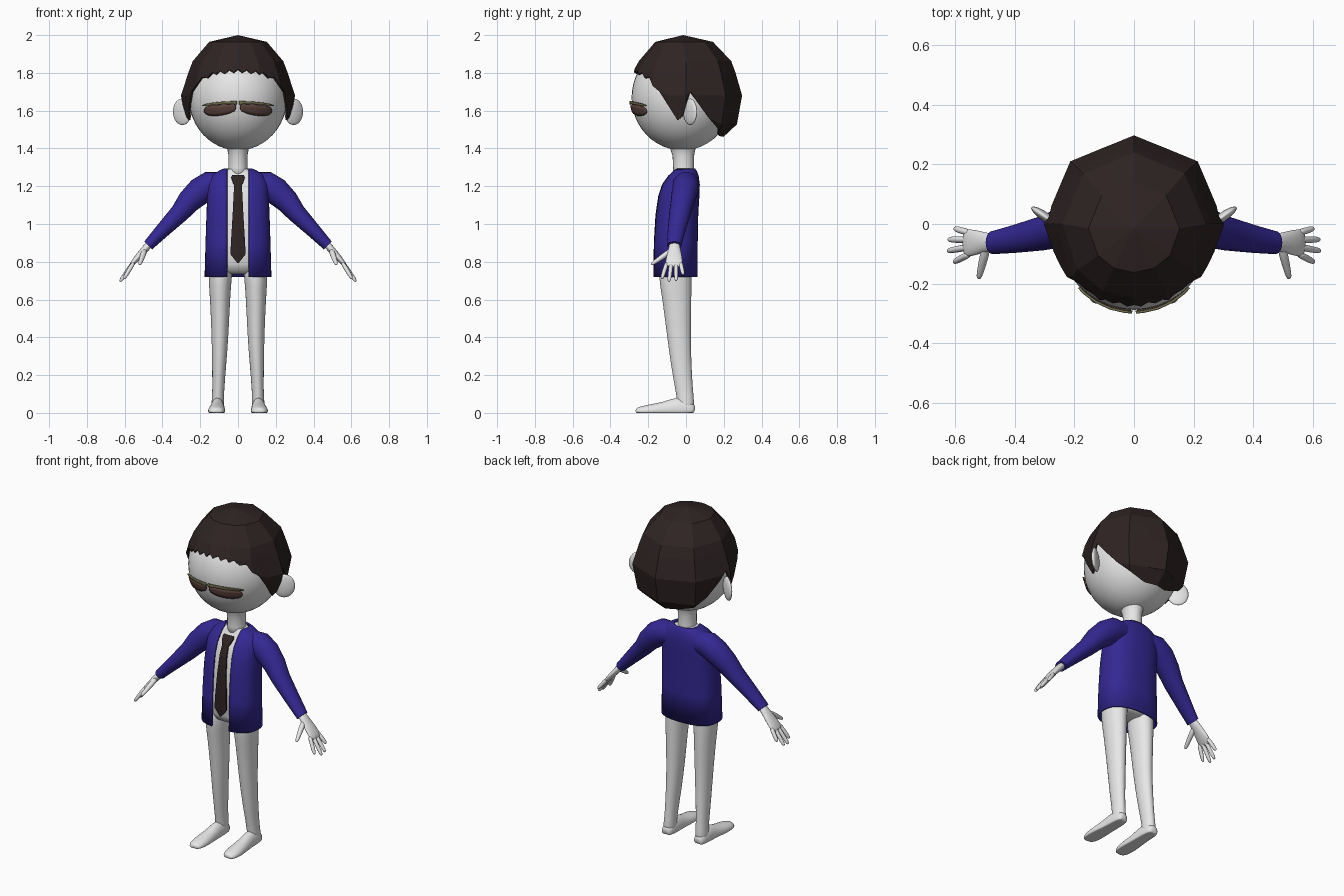
import bpy, bmesh, math
from mathutils import Vector, Matrix

if "Cube" in bpy.data.objects:
    bpy.data.objects.remove(bpy.data.objects["Cube"])


def material(name, rgb):
    m = bpy.data.materials.new(name)
    m.diffuse_color = (*rgb, 1)
    m.use_nodes = True
    m.node_tree.nodes["Principled BSDF"].inputs["Base Color"].default_value = m.diffuse_color
    return m


SKIN = material("pale grey skin", (0.8, 0.8, 0.8))
BLUE = material("deep blue cloth", (0.034, 0.021, 0.29))
HAIR = material("dark brown", (0.028, 0.017, 0.017))
EYE = material("reddish brown", (0.105, 0.055, 0.045))
BROW = material("olive", (0.17, 0.16, 0.08))


def finish(bm, name, mat, smooth=True, mirror=False, subsurf=0, thick=0):
    bmesh.ops.recalc_face_normals(bm, faces=bm.faces)
    me = bpy.data.meshes.new(name)
    bm.to_mesh(me)
    bm.free()
    ob = bpy.data.objects.new(name, me)
    bpy.context.collection.objects.link(ob)
    me.materials.append(mat)
    for p in me.polygons:
        p.use_smooth = smooth
    if thick:
        mod = ob.modifiers.new("thickness", 'SOLIDIFY')
        mod.thickness, mod.offset = thick, 0
    if subsurf:
        ob.modifiers.new("round", 'SUBSURF').levels = subsurf
        ob.modifiers["round"].render_levels = subsurf
    if mirror:
        ob.modifiers.new("mirror", 'MIRROR').use_mirror_merge = False
    return ob


def loft(bm, rings, closed=True, cap=True):
    vs = [[bm.verts.new(p) for p in r] for r in rings]
    n = len(vs[0])
    for a, b in zip(vs, vs[1:]):
        for i in range(n if closed else n - 1):
            j = (i + 1) % n
            bm.faces.new((a[i], a[j], b[j], b[i]))
    if cap:
        bm.faces.new(vs[0])
        bm.faces.new(vs[-1])


def tube(bm, pts, ref=(0, 1, 0), seg=14, floor=False):
    """pts: x, y, z, radius across, radius along ref"""
    c = [Vector(p[:3]) for p in pts]
    rings = []
    for i, p in enumerate(pts):
        t = (c[min(i + 1, len(c) - 1)] - c[max(i - 1, 0)]).normalized()
        u = Vector(ref)
        u = (u - t * u.dot(t)).normalized()
        n = t.cross(u)
        ring = []
        for k in range(seg):
            a = math.tau * k / seg
            v = c[i] + n * p[3] * math.cos(a) + u * p[4] * math.sin(a)
            if floor:
                v.z = max(v.z, 0)
            ring.append(v)
        rings.append(ring)
    loft(bm, rings)


def lerp_table(table, x):
    """piecewise linear lookup, first column rising"""
    x = min(max(x, table[0][0]), table[-1][0])
    for a, b in zip(table, table[1:]):
        if x <= b[0]:
            f = (x - a[0]) / (b[0] - a[0])
            return [p + (q - p) * f for p, q in zip(a, b)]


# head
HC, HR = Vector((0, -0.02, 1.67)), Vector((0.26, 0.268, 0.28))
bm = bmesh.new()
bmesh.ops.create_uvsphere(bm, u_segments=40, v_segments=24, radius=1,
                          matrix=Matrix.Translation(HC) @ Matrix.Diagonal((*HR, 1)))
finish(bm, "head", SKIN)

# ears
bm = bmesh.new()
bmesh.ops.create_uvsphere(bm, u_segments=20, v_segments=14, radius=1,
                          matrix=Matrix.Translation((0.295, 0.022, 1.594))
                          @ Matrix.Rotation(math.radians(35), 4, 'Z')
                          @ Matrix.Diagonal((0.06, 0.016, 0.07, 1)))
finish(bm, "ears", SKIN, mirror=True)


# eyes and brows: thin plates that follow the face
def face_plate(name, mat, cols, lift):
    bm = bmesh.new()
    rings = []
    for x, lo, hi in cols:
        ring = []
        for k in range(4):
            z = lo + (hi - lo) * k / 3
            d = 1 - (x / HR.x) ** 2 - ((z - HC.z) / HR.z) ** 2
            ring.append((x, HC.y - HR.y * math.sqrt(d) - lift, z))
        rings.append(ring)
    loft(bm, rings, closed=False, cap=False)
    finish(bm, name, mat, mirror=True, thick=0.008)


face_plate("eyes", EYE, [(0.01, 1.61, 1.628), (0.02, 1.597, 1.632), (0.05, 1.584, 1.634),
                         (0.09, 1.575, 1.632), (0.13, 1.572, 1.629), (0.155, 1.576, 1.625),
                         (0.17, 1.584, 1.618), (0.177, 1.594, 1.608)], 0.006)
face_plate("eyebrows", BROW, [(0.006, 1.632, 1.65), (0.03, 1.636, 1.65), (0.08, 1.635, 1.648),
                              (0.13, 1.631, 1.643), (0.165, 1.626, 1.637),
                              (0.185, 1.624, 1.629)], 0.009)

# hair: faceted cap with a jagged lower edge (angle from front, edge height)
EDGE = [(0, 1.82), (5, 1.80), (11, 1.815), (16, 1.793), (22, 1.81), (26, 1.79), (32, 1.80),
        (38, 1.772), (46, 1.775), (52, 1.73), (60, 1.70), (70, 1.625), (80, 1.55), (86, 1.57),
        (90, 1.63), (95, 1.70), (103, 1.65), (119, 1.56), (135, 1.505), (158, 1.47), (180, 1.465)]
# level: height, half width, front y, back y
LEVELS = [(1.995, 0, -0.015, -0.015), (1.96, 0.15, -0.16, 0.14), (1.86, 0.235, -0.245, 0.235),
          (1.80, 0.258, -0.278, 0.257), (1.68, 0.297, -0.288, 0.292), (1.53, 0.268, -0.265, 0.265),
          (1.465, 0.20, -0.2, 0.195)]
PLAN = [(a, math.sin(math.radians(a)), math.cos(math.radians(a))) for a in (0, 26, 52, 90, 135, 180)]
RISING = LEVELS[::-1]
columns = EDGE + [(-a, z) for a, z in EDGE[-2:0:-1]]
bm = bmesh.new()
grid = []
for ang, edge in columns:
    _, px, py = lerp_table(PLAN, abs(ang))
    px = math.copysign(px, ang)
    col = []
    for lev in LEVELS:
        if col and lev[0] < edge and col[-1].co.z <= edge + 1e-5:
            col.append(col[-1])
            continue
        z, hw, yf, yb = lerp_table(RISING, max(lev[0], edge))
        mid = (-0.015 if z > 1.9 else 0)
        y = mid + (yf - mid) * py if py > 0 else mid - (yb - mid) * py
        col.append(bm.verts.new((hw * px, y, z)))
    grid.append(col)
for a, b in zip(grid, grid[1:] + grid[:1]):
    for i in range(len(LEVELS) - 1):
        f = list(dict.fromkeys((a[i], b[i], b[i + 1], a[i + 1])))
        if len(f) > 2:
            bm.faces.new(f)
bmesh.ops.remove_doubles(bm, verts=bm.verts, dist=1e-5)
finish(bm, "hair", HAIR, smooth=False, thick=0.01)

# torso section: height, half width, front y, back y
BODY = [(0.72, 0.172, -0.17, 0.057), (0.9, 0.167, -0.167, 0.057), (1.05, 0.162, -0.158, 0.06),
        (1.15, 0.158, -0.143, 0.066), (1.21, 0.155, -0.122, 0.068), (1.255, 0.135, -0.09, 0.062),
        (1.28, 0.095, -0.068, 0.052), (1.29, 0.07, -0.058, 0.045)]


def section(z, hw, yf, yb, start, count, closed):
    out = []
    for k in range(count):
        a = start + (math.tau - 2 * start) * k / (count if closed else count - 1)
        s, c = math.sin(a), math.cos(a)
        x = math.copysign(abs(s) ** 0.8, s) * hw
        y = (yf + yb) / 2 - math.copysign(abs(c) ** 0.8, c) * (yb - yf) / 2
        out.append((x, y, z))
    return out


# jacket body, open at the front
bm = bmesh.new()
loft(bm, [section(*r, math.asin((0.057 / r[1]) ** 1.25), 41, False) for r in BODY],
     closed=False, cap=False)
finish(bm, "jacket_body", BLUE, thick=0.01)

# sleeves
bm = bmesh.new()
tube(bm, [(0.08, 0, 1.215, 0.06, 0.06), (0.15, 0, 1.207, 0.072, 0.07),
          (0.2, -0.005, 1.175, 0.073, 0.07), (0.26, -0.018, 1.12, 0.063, 0.063),
          (0.31, -0.032, 1.057, 0.051, 0.057), (0.4, -0.05, 0.965, 0.039, 0.047),
          (0.47, -0.062, 0.892, 0.03, 0.039), (0.476, -0.062, 0.886, 0.03, 0.038)], seg=20)
ob = finish(bm, "sleeves", BLUE, mirror=True)
bpy.context.view_layer.objects.active = ob
ob.select_set(True)
bpy.ops.object.shade_smooth_by_angle(angle=math.radians(50))

# skin torso and neck
bm = bmesh.new()
inner = [(z, hw - 0.018, yf + 0.016, yb - 0.014) for z, hw, yf, yb in BODY[1:6]]
rings = [(0.735, 0.07, -0.10, 0.0), (0.75, 0.11, -0.13, 0.025), (0.79, 0.145, -0.149, 0.04)]
rings += inner + [(1.28, 0.07, -0.062, 0.04), (1.29, 0.056, -0.06, 0.038)]
loft(bm, [section(*r, 0, 32, True) for r in rings])
finish(bm, "torso", SKIN)
bm = bmesh.new()
tube(bm, [(0, -0.012, 1.25, 0.055, 0.058), (0, -0.013, 1.30, 0.05, 0.055),
          (0, -0.014, 1.36, 0.05, 0.057), (0, -0.016, 1.395, 0.056, 0.066),
          (0, -0.016, 1.43, 0.075, 0.08)], seg=20)
finish(bm, "neck", SKIN)

# necktie
bm = bmesh.new()
rows = []
for z, w in [(0.795, 0.004), (0.84, 0.04), (0.92, 0.036), (1.05, 0.028), (1.15, 0.023),
             (1.205, 0.02), (1.215, 0.026), (1.245, 0.036), (1.257, 0.03)]:
    y = lerp_table(BODY, z)[2] + 0.004
    rows.append([(-w, y, z), (0, y - 0.003, z), (w, y, z)])
loft(bm, rows, closed=False, cap=False)
finish(bm, "necktie", HAIR, smooth=False, thick=0.009)

# legs
bm = bmesh.new()
tube(bm, [(0.09, -0.056, 0.84, 0.06, 0.08), (0.093, -0.057, 0.74, 0.064, 0.088),
          (0.095, -0.055, 0.69, 0.061, 0.086), (0.095, -0.048, 0.6, 0.054, 0.078),
          (0.095, -0.037, 0.4, 0.045, 0.063), (0.1, -0.025, 0.25, 0.038, 0.055),
          (0.105, -0.008, 0.11, 0.031, 0.046), (0.107, 0.0, 0.05, 0.034, 0.045),
          (0.108, 0.0, 0.01, 0.035, 0.043)], seg=16)
finish(bm, "legs", SKIN, mirror=True, subsurf=1)

# feet with flat soles
bm = bmesh.new()
tube(bm, [(0.107, 0.046, 0.012, 0.02, 0.02), (0.108, 0.035, 0.015, 0.034, 0.04),
          (0.108, -0.02, 0.02, 0.038, 0.065), (0.109, -0.07, 0.017, 0.039, 0.06),
          (0.111, -0.12, 0.014, 0.042, 0.044), (0.113, -0.18, 0.012, 0.047, 0.036),
          (0.114, -0.23, 0.01, 0.045, 0.027), (0.113, -0.258, 0.008, 0.033, 0.02),
          (0.112, -0.266, 0.007, 0.018, 0.01)], ref=(0, 0, 1), seg=18, floor=True)
finish(bm, "feet", SKIN, mirror=True, subsurf=1)

# hands: palm, four fingers, thumb
bm = bmesh.new()
tube(bm, [(0.455, -0.062, 0.907, 0.022, 0.028), (0.495, -0.061, 0.865, 0.019, 0.032),
          (0.53, -0.062, 0.825, 0.017, 0.044), (0.56, -0.064, 0.79, 0.013, 0.048),
          (0.572, -0.065, 0.772, 0.007, 0.042)])
for base_y, tip in [(-0.03, (0.602, -0.015, 0.732)), (-0.053, (0.623, -0.052, 0.70)),
                    (-0.077, (0.625, -0.09, 0.695)), (-0.1, (0.604, -0.128, 0.71))]:
    a, b = Vector((0.55, base_y, 0.80)), Vector(tip)
    tube(bm, [(*a.lerp(b, f), r, r) for f, r in
              [(0, 0.012), (0.4, 0.0125), (0.8, 0.0115), (0.95, 0.009), (1, 0.004)]], seg=8)
a, b = Vector((0.492, -0.065, 0.868)), Vector((0.521, -0.184, 0.785))
tube(bm, [(*a.lerp(b, f), r, r) for f, r in
          [(0, 0.016), (0.4, 0.017), (0.8, 0.0125), (0.95, 0.01), (1, 0.004)]], seg=8)
finish(bm, "hands", SKIN, mirror=True, subsurf=1)
